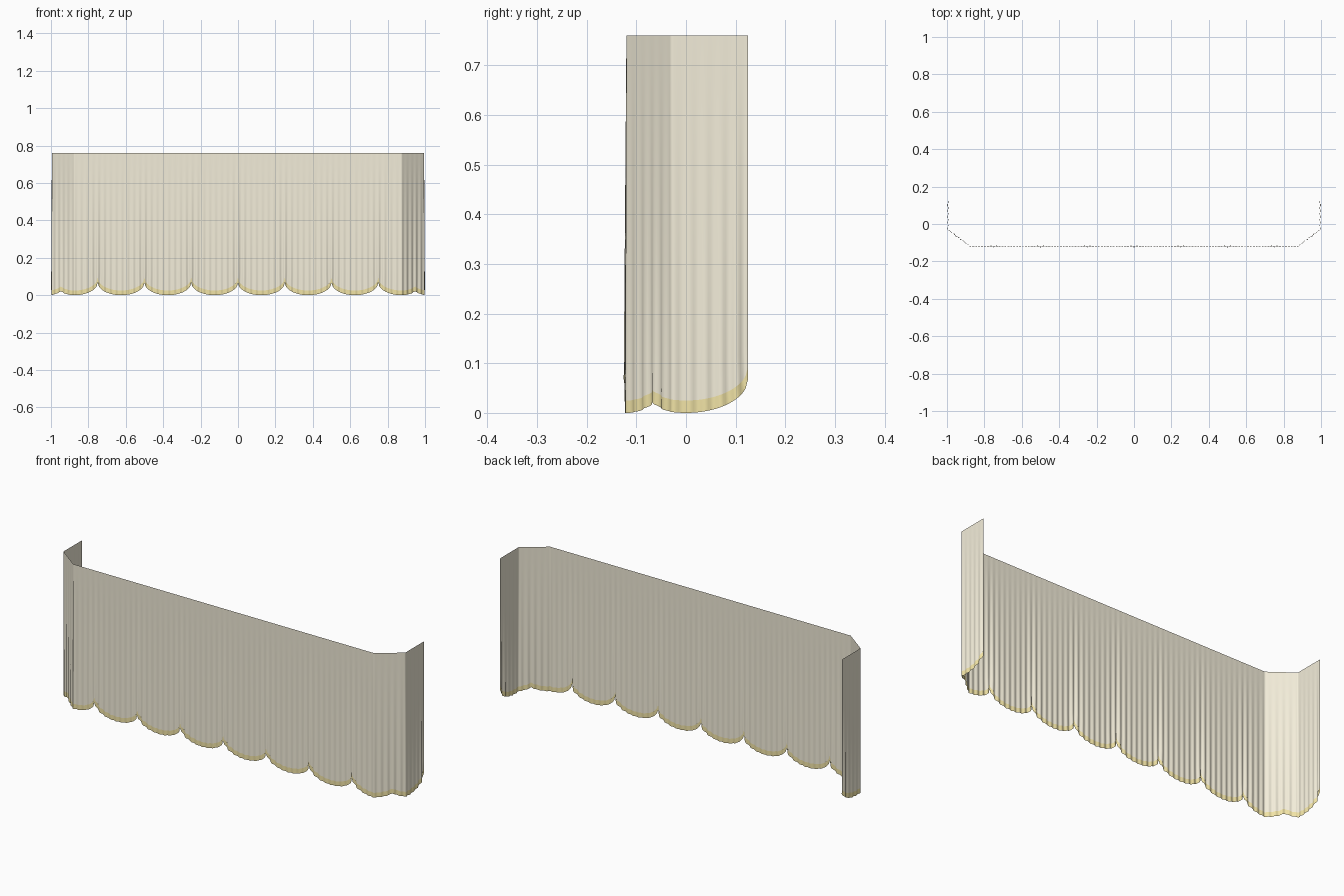
import bpy, math
from mathutils import Vector

if "Cube" in bpy.data.objects:
    bpy.data.objects.remove(bpy.data.objects["Cube"])

HEIGHT, TRIM, DROP, HALF = 0.76, 0.025, 0.068, 0.125
TOP_OFF = 0.004   # pleats swing either side of this inset line

# Plan outline of the hanging cloth: back-left, round the front, back-right
plan = [Vector(p) for p in ((-0.995, 0.125), (-0.995, -0.03), (-0.875, -0.12),
                            (0.875, -0.12), (0.995, -0.03), (0.995, 0.125))]
steps = (31, 30, 350, 30, 31)

# Sample the outline into (point, outward normal, arc length)
samples, s, marks = [], 0.0, [0.0]
for i, n in enumerate(steps):
    a, b = plan[i], plan[i + 1]
    d = b - a
    normal = Vector((d.y, -d.x)).normalized()
    for k in range(n + (i == len(steps) - 1)):
        nor = normal
        if k == 0 and i > 0:
            p = a - plan[i - 1]
            nor = (normal + Vector((p.y, -p.x)).normalized()).normalized()
        samples.append((a + d * k / n, nor, s + d.length * k / n))
    s += d.length
    marks.append(s)

# Scallop centres: one on each side return, eight along the front
centres = [HALF, s - HALF] + [marks[2] + 0.25 * k for k in range(8)]


def hem(t):
    d = min(min(abs(t - c) for c in centres) / HALF, 1.0)
    return DROP * (1 - math.sqrt(1 - d * d)), d


def pleat(t, z):
    # Small ripples growing downward, strongest where scallops meet
    d = hem(t)[1]
    fall = max(0.0, 1 - z / HEIGHT)
    ripple = math.cos(2 * math.pi * (t - marks[2]) / 0.03125)
    return fall * (0.0025 + 0.0035 * d ** 3) * ripple


def sheet(name, color, rows, low, high):
    verts, faces, n = [], [], len(samples)
    for r in range(rows + 1):
        for p, nor, t in samples:
            z0, z1 = low(t), high(t)
            z = z0 + (z1 - z0) * r / rows
            q = p + nor * pleat(t, z)
            verts.append((q.x, q.y, z))
    for r in range(rows):
        for i in range(n - 1):
            a = r * n + i
            faces.append((a, a + 1, a + n + 1, a + n))
    mesh = bpy.data.meshes.new(name)
    mesh.from_pydata(verts, [], faces)
    mesh.polygons.foreach_set("use_smooth", [True] * len(faces))
    mat = bpy.data.materials.new(name + "_cloth")
    mat.diffuse_color = color
    mat.use_nodes = True
    mat.node_tree.nodes["Principled BSDF"].inputs["Base Color"].default_value = mat.diffuse_color
    mesh.materials.append(mat)
    obj = bpy.data.objects.new(name, mesh)
    bpy.context.collection.objects.link(obj)


# Cream cloth and the gold band following its scalloped hem
sheet("valance", (0.90, 0.85, 0.70, 1), 12,
      lambda t: hem(t)[0] + TRIM, lambda t: HEIGHT)
sheet("hem_trim", (0.88, 0.77, 0.38, 1), 2,
      lambda t: hem(t)[0], lambda t: hem(t)[0] + TRIM)
